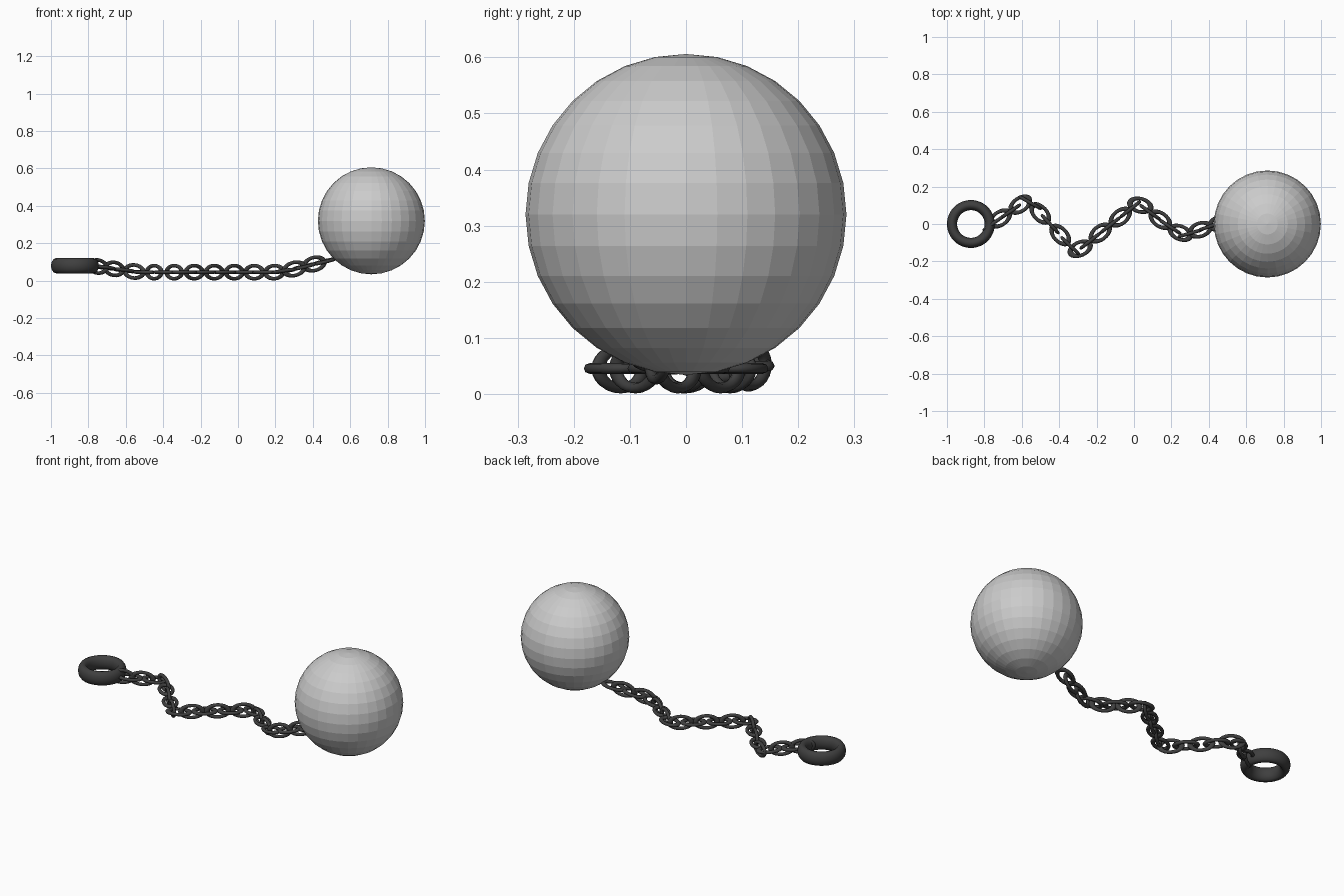
import bpy, math
from mathutils import Vector, Matrix

if "Cube" in bpy.data.objects:
    bpy.data.objects.remove(bpy.data.objects["Cube"])

iron = bpy.data.materials.new("dark_iron")
iron.diffuse_color = (0.05, 0.05, 0.05, 1)
iron.use_nodes = True
iron.node_tree.nodes["Principled BSDF"].inputs["Base Color"].default_value = iron.diffuse_color


def torus(name, major, minor, seg, sides, scale):
    bpy.ops.mesh.primitive_torus_add(major_radius=major, minor_radius=minor,
                                     major_segments=seg, minor_segments=sides)
    ob = bpy.context.object
    ob.name = name
    ob.data.transform(Matrix.Diagonal((*scale, 1)))
    ob.data.materials.append(iron)
    return ob


# Heavy ball, faceted
bpy.ops.mesh.primitive_uv_sphere_add(segments=32, ring_count=16, radius=0.286,
                                     location=(0.713, 0, 0.32))
bpy.context.object.name = "ball"

# Ankle shackle, a tall-section ring
shackle = torus("shackle", 0.101, 0.027, 48, 12, (1, 1, 1.5))
shackle.location = (-0.872, 0, 0.08)
bpy.ops.object.shade_smooth()

# Zigzag path of the chain lying on the ground
path = [Vector(p) for p in [
    (-0.86, -0.07, 0.088), (-0.78, -0.015, 0.08), (-0.57, 0.13, 0.05),
    (-0.50, 0.055, 0.0455), (-0.31, -0.15, 0.0455), (0.02, 0.11, 0.0455),
    (0.20, -0.02, 0.0455), (0.27, -0.06, 0.055), (0.50, 0.02, 0.112),
    (0.60, 0.05, 0.14)]]


def on_path(x):
    for a, b in zip(path, path[1:]):
        if a.x <= x <= b.x:
            return a.lerp(b, (x - a.x) / (b.x - a.x))


# Chain links, alternately upright and flat
step = 0.0535
link_mesh = None
for i in range(24):
    x = max(-0.555 + (i - 4) * step, -0.75)
    if link_mesh is None:
        link = torus("chain_link", 0.035, 0.0095, 24, 8, (1.62, 1, 1))
        bpy.ops.object.shade_smooth()
        link_mesh = link.data
    else:
        link = bpy.data.objects.new("chain_link", link_mesh)
        bpy.context.collection.objects.link(link)
    d = on_path(x + 0.035) - on_path(x - 0.035)
    roll = math.pi / 2 if i % 2 == 0 else 0
    link.matrix_world = (Matrix.Translation(on_path(x))
                         @ Matrix.Rotation(math.atan2(d.y, d.x), 4, 'Z')
                         @ Matrix.Rotation(-math.atan2(d.z, d.xy.length), 4, 'Y')
                         @ Matrix.Rotation(roll, 4, 'X'))
